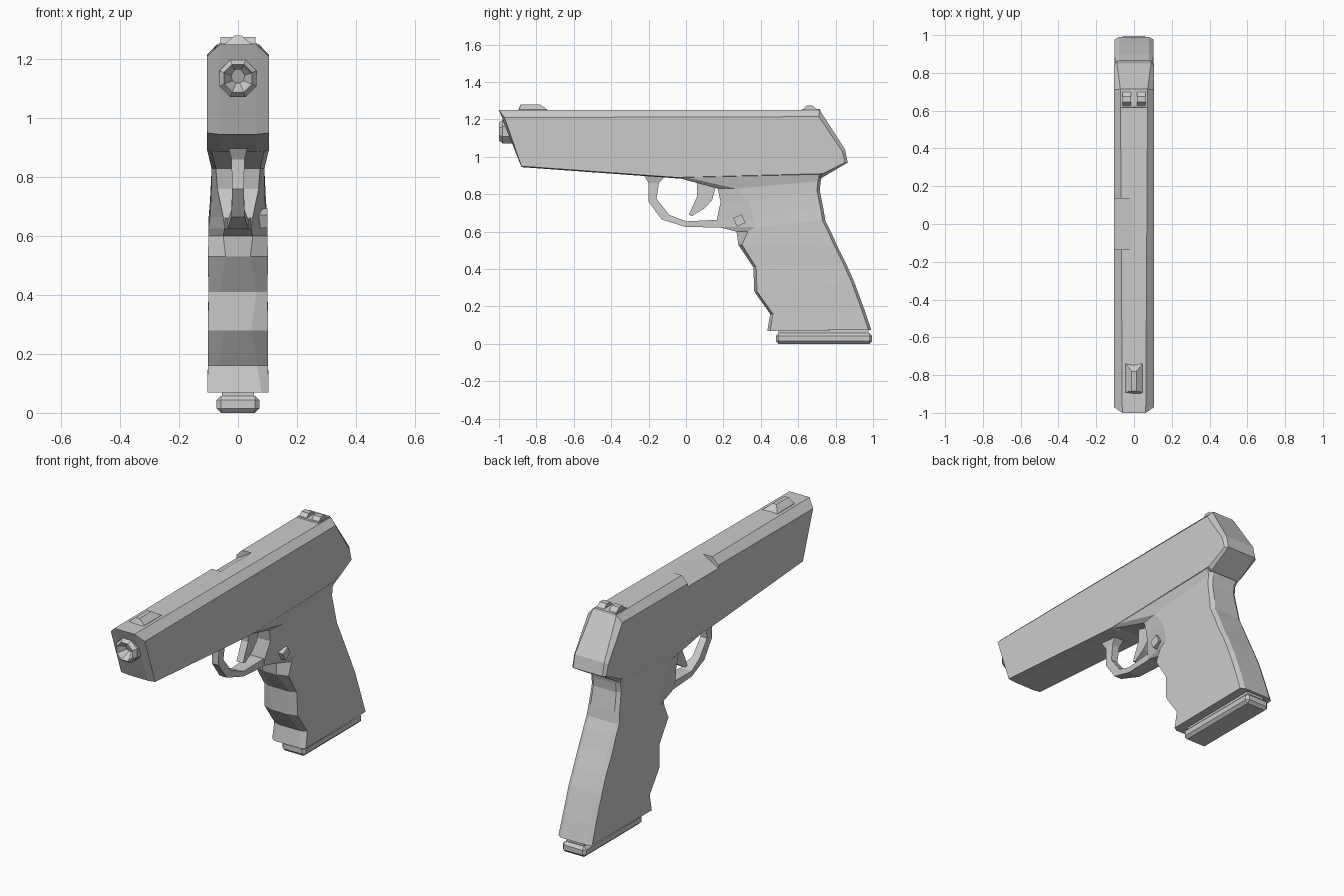
import bpy
import bmesh
from math import cos, sin, pi, radians
from mathutils import Matrix, Vector

cube = bpy.data.objects.get("Cube")
if cube:
    bpy.data.objects.remove(cube, do_unlink=True)

grey = bpy.data.materials.new("grey_metal")
grey.use_nodes = True
colour = (0.6, 0.6, 0.6, 1)
grey.diffuse_color = colour
grey.node_tree.nodes["Principled BSDF"].inputs["Base Color"].default_value = colour


def finish(name, bm):
    bmesh.ops.recalc_face_normals(bm, faces=bm.faces)
    mesh = bpy.data.meshes.new(name)
    bm.to_mesh(mesh)
    bm.free()
    mesh.materials.append(grey)
    ob = bpy.data.objects.new(name, mesh)
    bpy.context.scene.collection.objects.link(ob)
    return ob


def loft(name, rings):
    """Skin equal-length rings of points and cap both ends."""
    bm = bmesh.new()
    loops = [[bm.verts.new(p) for p in ring] for ring in rings]
    n = len(loops[0])
    for a, b in zip(loops, loops[1:]):
        for i in range(n):
            j = (i + 1) % n
            bm.faces.new((a[i], a[j], b[j], b[i]))
    bm.faces.new(loops[0])
    bm.faces.new(loops[-1])
    return finish(name, bm)


def side_loft(name, layers):
    """Mirror (half width, side profile) layers, widest first, across x = 0."""
    full = [(w, p) for w, p in layers] + [(-w, p) for w, p in reversed(layers)]
    return loft(name, [[(x, y, z) for y, z in p] for x, p in full])


def box(name, centre, size, turn=None, bevel=0):
    bm = bmesh.new()
    bmesh.ops.create_cube(bm, size=1, matrix=Matrix.Diagonal((*size, 1)))
    if bevel:
        bmesh.ops.bevel(bm, geom=bm.edges[:], offset=bevel, segments=1, affect='EDGES')
    m = Matrix.Translation(centre)
    if turn:
        m = m @ Matrix.Rotation(radians(turn[0]), 4, turn[1])
    bmesh.ops.transform(bm, matrix=m, verts=bm.verts)
    return finish(name, bm)


# Slide: flat sides with a chamfered top and rear
side = [(-0.97, 1.21), (-0.88, 0.95), (-0.05, 0.89), (0.73, 0.91),
        (0.85, 0.97), (0.835, 1.03), (0.71, 1.215)]
core = [(-1.0, 1.25), (-0.88, 0.945), (-0.05, 0.885), (0.73, 0.89),
        (0.865, 0.97), (0.85, 1.04), (0.715, 1.25)]
slide = side_loft("slide", [(0.105, side), (0.062, core)])
# keep the rear panel almost as wide as the body
for v in slide.data.vertices:
    if v.co.y > 0.72 and abs(v.co.x) < 0.1:
        v.co.x *= 0.09 / 0.062
    elif v.co.y > 0.7 and v.co.z > 1.24:
        v.co.x *= 0.072 / 0.062

# Ejection port recess on the right top edge
cutter = box("port_cutter", (-0.07, 0, 1.245), (0.13, 0.27, 0.05), (-30, 'Y'))
cutter.hide_render = True
cutter.hide_viewport = True
cut = slide.modifiers.new("port", 'BOOLEAN')
cut.operation = 'DIFFERENCE'
cut.object = cutter

# Muzzle: stepped octagonal tube with a conical bore
muzzle_steps = [(0.068, -0.88), (0.068, -0.98), (0.052, -1.0), (0.045, -0.985), (0.004, -0.93)]
loft("muzzle", [[(r * cos(pi / 8 + i * pi / 4), y, 1.135 + r * sin(pi / 8 + i * pi / 4))
                 for i in range(8)] for r, y in muzzle_steps])

# Sights
side_loft("front_sight", [
    (0.045, [(-0.9, 1.24), (-0.89, 1.252), (-0.74, 1.252), (-0.73, 1.24)]),
    (0.012, [(-0.9, 1.24), (-0.885, 1.28), (-0.78, 1.28), (-0.735, 1.24)])])
side_loft("rear_sight_base", [(0.065, [(0.61, 1.24), (0.62, 1.255), (0.715, 1.255), (0.72, 1.24)])])
for s, label in ((1, "left"), (-1, "right")):
    post = [(0.615, 1.24), (0.645, 1.275), (0.675, 1.275), (0.718, 1.24)]
    loft("rear_sight_" + label, [[(s * x, y, z) for y, z in post] for x in (0.015, 0.06)])


# Grip: front y, z; back y, z; half width; front half width; front chamfer depth
grip_rows = [
    (-0.05, 0.89, 0.73, 0.91, 0.104, 0.09, 0.05),
    (0.17, 0.83, 0.72, 0.87, 0.09, 0.075, 0.1),
    (0.185, 0.76, 0.715, 0.82, 0.09, 0.07, 0.15),
    (0.165, 0.665, 0.735, 0.72, 0.095, 0.05, 0.2),
    (0.17, 0.625, 0.745, 0.66, 0.1, 0.045, 0.2),
    (0.27, 0.6, 0.775, 0.6, 0.1, 0.05, 0.06),
    (0.28, 0.53, 0.81, 0.52, 0.102, 0.042, 0.02),
    (0.36, 0.41, 0.86, 0.42, 0.1, 0.063, 0.015),
    (0.365, 0.28, 0.9, 0.33, 0.102, 0.045, 0.015),
    (0.45, 0.16, 0.955, 0.18, 0.102, 0.065, 0.015),
    (0.435, 0.07, 0.99, 0.075, 0.104, 0.08, 0.015)]


def grip_ring(yf, zf, yb, zb, w, wf, d):
    half = [(wf, yf, zf), (w, yf + d, zf), (w, yb - 0.015, zb), (w * 0.78, yb, zb)]
    return half + [(-x, y, z) for x, y, z in reversed(half)]


loft("grip", [grip_ring(*row) for row in grip_rows])

# Magazine neck and base plate
box("magazine_neck", (0, 0.735, 0.065), (0.11, 0.48, 0.05))
box("magazine_base", (0, 0.738, 0.029), (0.145, 0.515, 0.058), bevel=0.015)

# Trigger guard: outer y, z; inner y, z; half width
guard_rows = [
    (-0.23, 0.91, -0.1, 0.91, 0.035), (-0.2, 0.86, -0.145, 0.86, 0.022),
    (-0.2, 0.76, -0.157, 0.775, 0.02), (-0.13, 0.665, -0.09, 0.69, 0.022),
    (0.0, 0.625, 0.0, 0.655, 0.035), (0.2, 0.622, 0.2, 0.665, 0.045)]
loft("trigger_guard", [[(w, a, b), (w, c, d), (-w, c, d), (-w, a, b)]
                       for a, b, c, d, w in guard_rows])

# Trigger
side_loft("trigger", [(0.02, [(0.06, 0.88), (0.06, 0.79), (0.015, 0.69), (0.032, 0.683),
                              (0.1, 0.725), (0.14, 0.77), (0.16, 0.84), (0.16, 0.88)])])

# Magazine release button
box("magazine_release", (0.075, 0.285, 0.66), (0.05, 0.05, 0.05), (25, 'X'))
